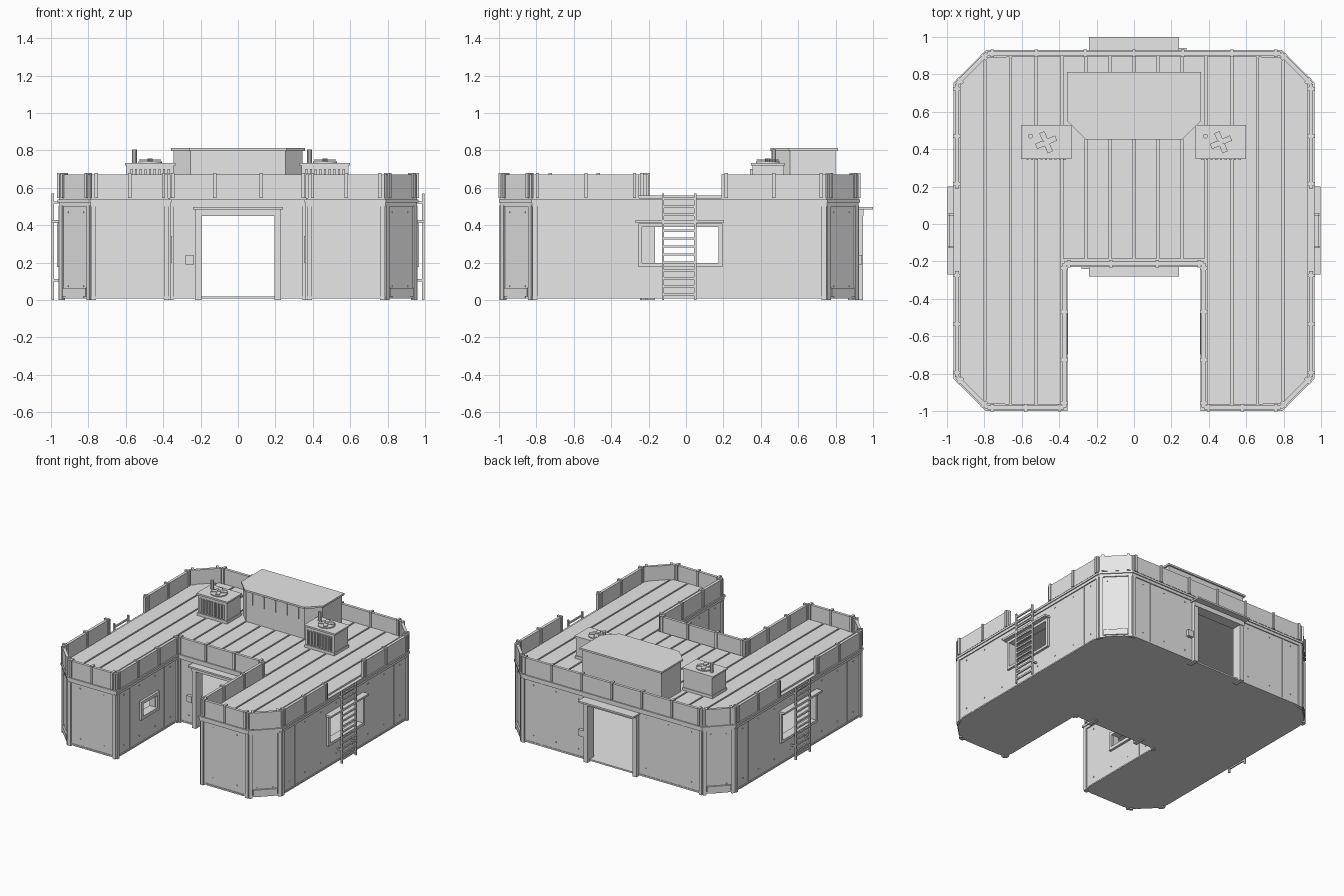
import bpy, bmesh, math
from mathutils import Vector, Matrix

cube = bpy.data.objects.get("Cube")
if cube:
    bpy.data.objects.remove(cube, do_unlink=True)

grey = bpy.data.materials.new("plain grey")
grey.use_nodes = True
grey.diffuse_color = (0.8, 0.8, 0.8, 1)
grey.node_tree.nodes["Principled BSDF"].inputs["Base Color"].default_value = (0.8, 0.8, 0.8, 1)

# Main dimensions of the wall line
X, FRONT, BACK, CUT = 0.95, -0.985, 0.915, 0.165
NX, NY = 0.37, -0.215
WALL_TOP, DECK = 0.505, 0.545


def prism(bm, pts, z0, z1):
    low = [bm.verts.new((x, y, z0)) for x, y in pts]
    high = [bm.verts.new((x, y, z1)) for x, y in pts]
    bm.faces.new(low[::-1])
    bm.faces.new(high)
    for i in range(len(pts)):
        j = (i + 1) % len(pts)
        bm.faces.new((low[i], low[j], high[j], high[i]))


def box(bm, x0, x1, y0, y1, z0, z1):
    x0, x1 = sorted((x0, x1))
    y0, y1 = sorted((y0, y1))
    prism(bm, [(x0, y0), (x1, y0), (x1, y1), (x0, y1)], z0, z1)


def beam(bm, p, q, z0, z1, thick):
    p, q = Vector(p), Vector(q)
    d = (q - p).normalized()
    n = Vector((d.y, -d.x)) * thick / 2
    prism(bm, [p + n, q + n, q - n, p - n], z0, z1)


def disc(bm, x, y, z0, z1, r, sides=16):
    ring = [(x + r * math.cos(math.tau * i / sides), y + r * math.sin(math.tau * i / sides))
            for i in range(sides)]
    prism(bm, ring, z0, z1)


def make(name, bm):
    bmesh.ops.recalc_face_normals(bm, faces=bm.faces)
    mesh = bpy.data.meshes.new(name)
    bm.to_mesh(mesh)
    bm.free()
    mesh.materials.append(grey)
    ob = bpy.data.objects.new(name, mesh)
    bpy.context.scene.collection.objects.link(ob)
    return ob


def outline(d):
    """U-shaped plan, moved outward by d."""
    k = X - CUT + 0.414 * d
    half = [(NX - d, NY - d), (NX - d, FRONT - d), (k, FRONT - d),
            (X + d, FRONT + CUT - 0.414 * d), (X + d, BACK - CUT + 0.414 * d), (k, BACK + d)]
    return half + [(-x, y) for x, y in half[::-1]]


def edges(d):
    pts = [Vector(p) for p in outline(d)]
    return list(zip(pts, pts[1:] + pts[:1]))


def cut(target, cutter):
    cutter.hide_render = True
    mod = target.modifiers.new("opening", 'BOOLEAN')
    mod.operation = 'DIFFERENCE'
    mod.solver = 'EXACT'
    mod.object = cutter
    bpy.context.view_layer.update()
    graph = bpy.context.evaluated_depsgraph_get()
    mesh = bpy.data.meshes.new_from_object(target.evaluated_get(graph))
    target.modifiers.clear()
    target.data = mesh
    bpy.data.objects.remove(cutter, do_unlink=True)


# Hollow walls with doorways and windows
bm = bmesh.new()
prism(bm, outline(0), 0.015, WALL_TOP)
walls = make("walls", bm)
bm = bmesh.new()
prism(bm, outline(-0.05), 0, 0.6)
cut(walls, make("room_cutter", bm))
openings = [(-0.2, 0.2, -0.4, 1.1, 0, 0.45), (-1.1, 1.1, -0.16, 0.18, 0.19, 0.4),
            (-1.1, -0.85, -0.235, 0.18, 0.19, 0.4), (0.85, 1.1, -0.235, 0.18, 0.19, 0.4),
            (-0.45, 0.45, -0.67, -0.5, 0.22, 0.32)]
for dims in openings:
    bm = bmesh.new()
    box(bm, *dims)
    cut(walls, make("opening_cutter", bm))

# Floor, cornice and roof slab
for name, d, z0, z1 in [("floor", 0.004, 0.008, 0.02), ("lower_cornice", 0.008, 0.5, 0.522),
                        ("upper_cornice", 0.015, 0.522, 0.538), ("roof_slab", 0.006, 0.538, DECK)]:
    bm = bmesh.new()
    prism(bm, outline(d), z0, z1)
    make(name, bm)

# Roof planks with gaps between them
bm = bmesh.new()
edge_x = NX + 0.015


def plank(a, b, front):
    trim = lambda x: max(0, abs(x) - (X - CUT))
    f = FRONT + 0.02 if front else NY + 0.03
    prism(bm, [(a, f + trim(a)), (b, f + trim(b)),
               (b, BACK - 0.02 - trim(b)), (a, BACK - 0.02 - trim(a))], DECK, DECK + 0.013)


def plank_row(a, b, count, front):
    w = (b - a) / count
    for i in range(count):
        plank(a + i * w + 0.006, a + (i + 1) * w - 0.006, front)


plank_row(-edge_x, edge_x, 6, False)
plank_row(edge_x, 0.935, 4, True)
plank_row(-0.935, -edge_x, 4, True)
make("roof_planks", bm)

# Parapet panels and posts, left open above the ladders
panels, posts = bmesh.new(), bmesh.new()
for p, q in edges(-0.003):
    runs = [(p, q)]
    if abs(p.x) > 0.9 and abs(q.x) > 0.9:
        lo, hi = (-0.25, 0.19) if q.y > p.y else (0.19, -0.25)
        runs = [(p, Vector((p.x, lo))), (Vector((p.x, hi)), q)]
    for a, b in runs:
        beam(panels, a, b, DECK, 0.67, 0.022)
        d = (b - a).normalized()
        length = (b - a).length
        n = max(1, round(length / 0.265))
        for i in range(n + 1):
            s = min(max(length * i / n, 0.025), length - 0.025)
            beam(posts, a + d * (s - 0.009), a + d * (s + 0.009), DECK, 0.678, 0.04)
make("parapet_panels", panels)
make("parapet_posts", posts)

# Corner strips, skirting, seams, rivets and chamfer foot plates
trim, rivets = bmesh.new(), bmesh.new()
for p, q in edges(0):
    d = (q - p).normalized()
    length = (q - p).length
    out = Vector((d.y, -d.x))
    if out.dot(Vector((0, 1))) < -0.9 and p.y > -0.5:
        out = Vector((0, -1))
    for a, b in ((p, p + d * 0.025), (q - d * 0.025, q)):
        beam(trim, a, b, 0, WALL_TOP, 0.022)
    chamfer = abs(d.x * d.y) > 0.1
    if chamfer:
        beam(trim, p + d * 0.03, q - d * 0.03, 0.02, 0.065, 0.024)
    door_wall = abs(d.x) > 0.9 and p.y * q.y > 0 and p.x * q.x < 0
    if not door_wall:
        beam(trim, p + d * 0.05, q - d * 0.05, 0.008, 0.018, 0.014)
    if length > 0.7:
        for s in (0.17, length - 0.17):
            beam(trim, p + d * (s - 0.004), p + d * (s + 0.004), 0.02, WALL_TOP, 0.006)
    count = max(2, round(length / 0.2))
    for i in range(count):
        m = p + d * length * (i + 0.5) / count
        for z in (0.07, 0.465):
            if not (door_wall and abs(m.x) < 0.25):
                beam(rivets, m - d * 0.004, m + d * 0.004, z, z + 0.008, 0.008)
make("wall_trim", trim)
make("wall_rivets", rivets)

# Front and back doors: jambs, lintel, canopy and control box
for name, y, s in (("front_door", NY, -1), ("back_door", BACK, 1)):
    bm = bmesh.new()
    for k in (-1, 1):
        box(bm, k * 0.195, k * 0.23, y - s * 0.05, y + s * 0.03, 0, 0.48)
    box(bm, -0.23, 0.23, y - s * 0.05, y + s * 0.035, 0.45, 0.485)
    make(name + "_frame", bm)
    bm = bmesh.new()
    reach = 0.085 if s > 0 else 0.065
    box(bm, -0.24, 0.24, y, y + s * reach, 0.485, 0.498)
    make(name + "_canopy", bm)
    bm = bmesh.new()
    box(bm, s * 0.235, s * 0.28, y, y + s * 0.025, 0.19, 0.24)
    make(name + "_control_box", bm)


def window(name, x, s, y0, y1, z0, z1, t):
    bm = bmesh.new()
    a, b = x - s * 0.05, x + s * 0.018
    for y in (y0, y1):
        box(bm, a, b, y - t / 2, y + t / 2, z0 - t / 2, z1 + t / 2)
    for z in (z0, z1):
        box(bm, a, b, y0, y1, z - t / 2, z + t / 2)
    return make(name, bm)


for side, s in (("left", 1), ("right", -1)):
    # Side window with canopy, and the small courtyard window
    window(side + "_window_frame", s * X, s, -0.245, 0.185, 0.187, 0.4, 0.02)
    window(side + "_courtyard_window_frame", s * NX, -s, -0.685, -0.485, 0.21, 0.33, 0.025)
    bm = bmesh.new()
    box(bm, s * X, s * 0.998, -0.27, 0.2, 0.412, 0.427)
    make(side + "_window_canopy", bm)
    # Ladder
    bm = bmesh.new()
    for y in (-0.123, 0.05):
        box(bm, s * 0.984, s * 0.997, y - 0.006, y + 0.006, 0, 0.57)
        for z in (0.1, 0.515):
            box(bm, s * X, s * 0.99, y - 0.005, y + 0.005, z, z + 0.012)
    for i in range(13):
        z = 0.025 + i * 0.0425
        box(bm, s * 0.985, s * 0.996, -0.123, 0.05, z, z + 0.012)
    make(side + "_ladder", bm)

# Roof hut with chamfered front corners
def hut_plan(d):
    half = [(0.255 + 0.4 * d, 0.465 - d), (0.345 + d, 0.555 - 0.4 * d), (0.345 + d, 0.8 + d)]
    return half + [(-x, y) for x, y in half[::-1]]


bm = bmesh.new()
prism(bm, hut_plan(0), DECK, 0.8)
for x in (-0.2, -0.1, 0, 0.1, 0.2):
    box(bm, x - 0.004, x + 0.004, 0.46, 0.47, 0.7, 0.79)
make("roof_hut", bm)
bm = bmesh.new()
prism(bm, hut_plan(0.012), 0.798, 0.812)
make("roof_hut_lid", bm)

# Two ventilation units with slats, fan and exhaust pipe
for side, cx in (("left", 0.465), ("right", -0.47)):
    bm = bmesh.new()
    box(bm, cx - 0.125, cx + 0.125, 0.355, 0.525, DECK, 0.72)
    box(bm, cx - 0.135, cx + 0.135, 0.347, 0.53, 0.72, 0.733)
    box(bm, cx - 0.13, cx + 0.13, 0.35, 0.53, DECK, 0.58)
    for i in range(9):
        x = cx - 0.1 + i * 0.025
        box(bm, x - 0.006, x + 0.006, 0.343, 0.36, 0.59, 0.7)
    make(side + "_vent_unit", bm)
    bm = bmesh.new()
    disc(bm, cx, 0.437, 0.733, 0.741, 0.063, 20)
    disc(bm, cx, 0.437, 0.741, 0.757, 0.014, 8)
    for i in range(4):
        d = Vector((math.cos(i * math.pi / 2 + 0.4), math.sin(i * math.pi / 2 + 0.4)))
        beam(bm, Vector((cx, 0.437)) + d * 0.01, Vector((cx, 0.437)) + d * 0.058, 0.746, 0.752, 0.03)
    make(side + "_vent_fan", bm)
    bm = bmesh.new()
    disc(bm, cx - 0.083, 0.47, 0.73, 0.805, 0.013, 10)
    make(side + "_exhaust_pipe", bm)
